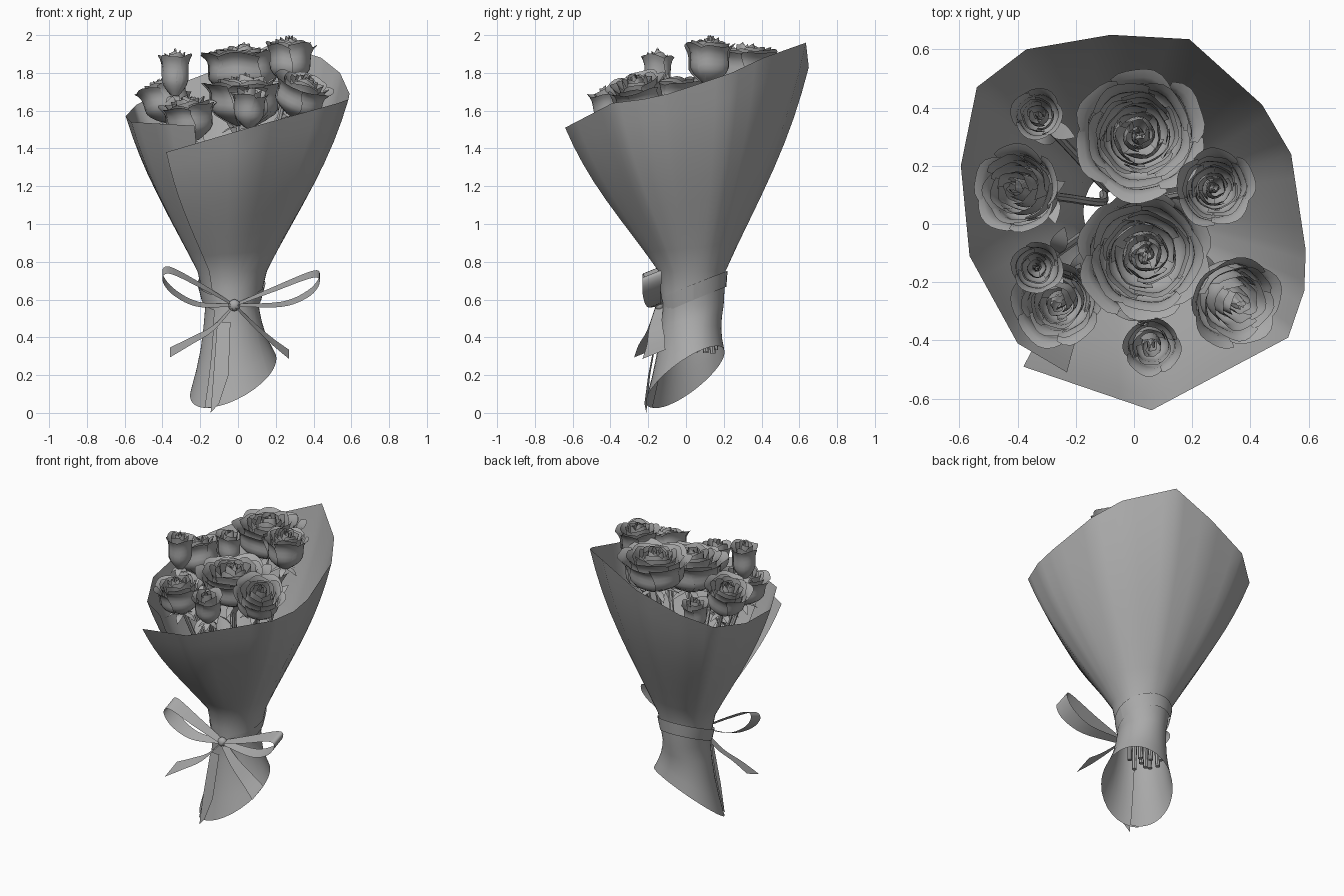
import bpy, bmesh, math, random
from mathutils import Vector, Matrix

random.seed(4)
if "Cube" in bpy.data.objects:
    bpy.data.objects.remove(bpy.data.objects["Cube"])

grey = bpy.data.materials.new("plain grey")
grey.use_nodes = True
tone = (0.4, 0.4, 0.4, 1)
grey.diffuse_color = tone
grey.node_tree.nodes["Principled BSDF"].inputs["Base Color"].default_value = tone


def finish(name, bm, angle=40):
    mesh = bpy.data.meshes.new(name)
    bm.to_mesh(mesh)
    bm.free()
    obj = bpy.data.objects.new(name, mesh)
    bpy.context.collection.objects.link(obj)
    mesh.materials.append(grey)
    bpy.ops.object.select_all(action='DESELECT')
    obj.select_set(True)
    bpy.context.view_layer.objects.active = obj
    bpy.ops.object.shade_smooth_by_angle(angle=math.radians(angle))


def add_grid(bm, rows):
    """Skin a list of equally long point rows."""
    vs = [[bm.verts.new(p) for p in row] for row in rows]
    for a, b in zip(vs, vs[1:]):
        for i in range(len(a) - 1):
            bm.faces.new((a[i], a[i + 1], b[i + 1], b[i]))


def smooth_path(points, steps=6):
    """Catmull-Rom path through the points."""
    p = [Vector(q) for q in points]
    p = [2 * p[0] - p[1]] + p + [2 * p[-1] - p[-2]]
    out = []
    for a, b, c, d in zip(p, p[1:], p[2:], p[3:]):
        for i in range(steps):
            t = i / steps
            out.append(b + (c - a) * t / 2 + (a - 2.5 * b + 2 * c - d / 2) * t * t
                       + (1.5 * (b - c) + (d - a) / 2) * t ** 3)
    return out + [p[-2]]


def add_strip(bm, points, width, across):
    """Flat band along a path; width is a function of 0..1."""
    path = smooth_path(points)
    n = len(path) - 1
    side = Vector(across).normalized() / 2
    add_grid(bm, [[p - side * width(i / n), p + side * width(i / n)]
                  for i, p in enumerate(path)])


def add_tube(bm, points, radius, sides=7):
    path = smooth_path(points)
    ring = [Vector((math.cos(math.tau * k / sides), math.sin(math.tau * k / sides), 0)) * radius
            for k in range(sides + 1)]
    add_grid(bm, [[p + q for q in ring] for p in path])
    bm.faces.new([bm.verts.new(path[-1] + q) for q in ring[:-1]])


# Paper wrap: one sheet wound round, the first edge lying over the last
rim = [(-.38, -.49, 1.38), (.06, -.64, 1.51), (.53, -.39, 1.64), (.585, -.23, 1.66),
       (.59, -.09, 1.69), (.54, .24, 1.8), (.44, .41, 1.88), (.19, .635, 1.96),
       (-.08, .65, 1.83), (-.37, .6, 1.72), (-.54, .47, 1.63), (-.595, .2, 1.57),
       (-.565, -.11, 1.54), (-.4, -.41, 1.53), (-.23, -.51, 1.52)]
edge = []
for a, b in zip(rim, rim[1:]):
    edge += [Vector(a).lerp(Vector(b), k / 4) for k in range(4)]
edge.append(Vector(rim[-1]))

columns = []
for i, p in enumerate(edge):
    lap = 1.04 - .08 * i / (len(edge) - 1)
    a = math.atan2(p.y, p.x)
    ca, sa = math.cos(a), math.sin(a)

    def ring_point(cx, cy, rx, ry, z):
        return Vector((cx + rx * lap * ca, cy + ry * lap * sa, z))

    foot = ring_point(-.03, 0, .23, .205, .19 + .13 * sa + .1 * ca)
    neck = ring_point(-.035, .04, .142, .16, .57)
    waist = ring_point(-.035, .035, .185, .175, .75)
    col = [foot.lerp(neck, t) - Vector((ca, sa, 0)) * .015 * math.sin(math.pi * t)
           for t in (0, .25, .5, .75)]
    col += [neck, neck.lerp(waist, .5)]
    for k in range(9):
        t = k / 8
        q = waist.lerp(p, t)
        bulge = 1 + (.082 + .014 * ca) * math.sin(math.pi * t)
        col.append(Vector((q.x * bulge, q.y * bulge, q.z)))
    columns.append(col)
bm = bmesh.new()
add_grid(bm, columns)
finish("paper_wrap", bm, 50)

# Corner of the sheet hanging below the front
bm = bmesh.new()
add_grid(bm, [[(-.11, -.14, .48), (-.04, -.145, .48)],
              [(-.13, -.19, .2), (-.05, -.2, .2)],
              [(-.145, -.21, 0), (-.1, -.22, .05)]])
finish("paper_corner", bm)


# Roses: barrel-shaped heads, inner petals closing over, outer ones rolling out
def add_petal(bm, place, mid, half, s, r, h):
    lean, lift = random.uniform(-.04, .04), random.uniform(-.06, .03)
    wave = random.uniform(0, math.tau)
    rows = []
    for j in range(9):
        v = j / 8
        row = []
        for i in range(9):
            u = i / 4 - 1
            w = v * (1 - .1 * abs(u) ** 3)
            rad = (.16 + .66 * s + lean) * (.3 + .7 * math.sin(min(1, w * 2.4) * math.pi / 2))
            rad *= 1 - .5 * (1 - s) * w ** 5
            rad += s * .24 * (max(0, w - .7) / .3) ** 1.5 + .03 * u
            rad += .02 * v * math.sin(5 * u + wave)
            up = w * (1 - .12 * s + lift) - s * .22 * max(0, w - .85)
            up += .02 * v * math.sin(4 * u + wave)
            a = mid + u * half * (.8 + .2 * math.sin(math.pi * min(1, v * 1.2)))
            row.append(place @ Vector((r * rad * math.cos(a), r * rad * math.sin(a), h * (up - 1))))
        rows.append(row)
    add_grid(bm, rows)


def rose(name, x, y, top, r, h, layers, tilt):
    flat = Vector((x, y, 0))
    axis = Vector((-y, x, 0)).normalized()
    place = Matrix.Translation((x, y, top)) @ Matrix.Rotation(tilt, 4, axis)
    bm = bmesh.new()
    for k in range(layers):
        s = k / (layers - 1)
        count = 3 + k // 2
        start = random.uniform(0, math.tau)
        for c in range(count):
            add_petal(bm, place, start + math.tau * c / count, math.pi / count * 1.35, s, r, h)
    finish(name, bm, 60)

    # Sepals and stem under the head
    base = place @ Vector((0, 0, -h))
    bm = bmesh.new()
    for c in range(5):
        a = math.tau * c / 5
        out = Vector((math.cos(a), math.sin(a), 0))
        add_strip(bm, [base, base + out * r * .4 - Vector((0, 0, .01)),
                       base + out * r * .7 - Vector((0, 0, .04))],
                  lambda t: .04 * math.sin(math.pi * (.15 + .85 * t)), (-out.y, out.x, 0))
    low = Vector((-.02, .08, 0)) + flat * .2
    low.z = .31 + random.uniform(0, .03)
    waist = Vector((-.03, .05, .75)) + flat * .2
    add_tube(bm, [base + Vector((0, 0, .03)), base.lerp(waist, .5), waist, low], .015)

    # Leaves on the stem
    for c in range(2):
        a = random.uniform(0, math.tau)
        out = Vector((math.cos(a), math.sin(a), 0))
        root = base.lerp(waist, .12 + .15 * c)
        add_strip(bm, [root, root + out * .04 + Vector((0, 0, .07)),
                       root + out * .1 + Vector((0, 0, .11))],
                  lambda t: .06 * math.sin(math.pi * (.04 + .96 * t)), (-out.y, out.x, .2))
    finish(name + "_stem", bm)


rose("large_back_rose", .015, .31, 1.955, .215, .27, 7, .03)
rose("large_middle_rose", .04, -.11, 1.79, .22, .27, 7, .03)
rose("left_high_rose", .28, .125, 1.995, .13, .25, 6, .05)
rose("left_front_rose", .37, -.28, 1.785, .155, .23, 6, .4)
rose("right_rose", -.42, .125, 1.765, .145, .23, 6, .3)
rose("right_front_rose", -.27, -.28, 1.68, .145, .24, 6, .15)
rose("back_bud", -.335, .38, 1.74, .085, .22, 4, .1)
rose("tall_bud", -.335, -.15, 1.93, .085, .25, 4, 0)
rose("front_bud", .06, -.43, 1.73, .095, .22, 4, .15)

# Ribbon: band round the neck, rising to the back
bm = bmesh.new()
band = []
for k in range(33):
    a = math.tau * k / 32
    x, y = math.cos(a), math.sin(a)
    z = .64 + .07 * y
    grow = .012 * y
    band.append([(-.035 + x * (.158 + grow), .04 + y * (.168 + grow * .5), z - .042),
                 (-.035 + x * (.18 + grow), .04 + y * (.174 + grow * .5), z + .042)])
add_grid(bm, band)
finish("ribbon_band", bm)

# Bow loops and tails
knot = (-.02, -.14, .57)
bow = {
    "right_loop": ([knot, (-.19, -.17, .67), (-.36, -.18, .755), (-.4, -.18, .72),
                    (-.34, -.18, .64), (-.21, -.17, .575), knot], .11),
    "left_loop": ([knot, (.19, -.17, .655), (.4, -.18, .735), (.43, -.18, .7),
                   (.37, -.18, .63), (.23, -.17, .575), knot], .11),
    "right_tail": ([knot, (-.13, -.17, .45), (-.25, -.2, .38), (-.36, -.21, .32)], .14),
    "left_tail": ([knot, (.08, -.16, .47), (.18, -.16, .38), (.27, -.17, .31)], .13)}
for name, (points, size) in bow.items():
    bm = bmesh.new()
    closed = points[-1] == knot
    add_strip(bm, points,
              lambda t: size * (.35 + .65 * (math.sin(math.pi * t) if closed else t)),
              (0, 1, .4))
    finish("ribbon_" + name, bm)

bm = bmesh.new()
bmesh.ops.create_icosphere(bm, subdivisions=2, radius=.032,
                           matrix=Matrix.Translation(knot) @ Matrix.Diagonal((1, .8, 1, 1)))
finish("ribbon_knot", bm)
